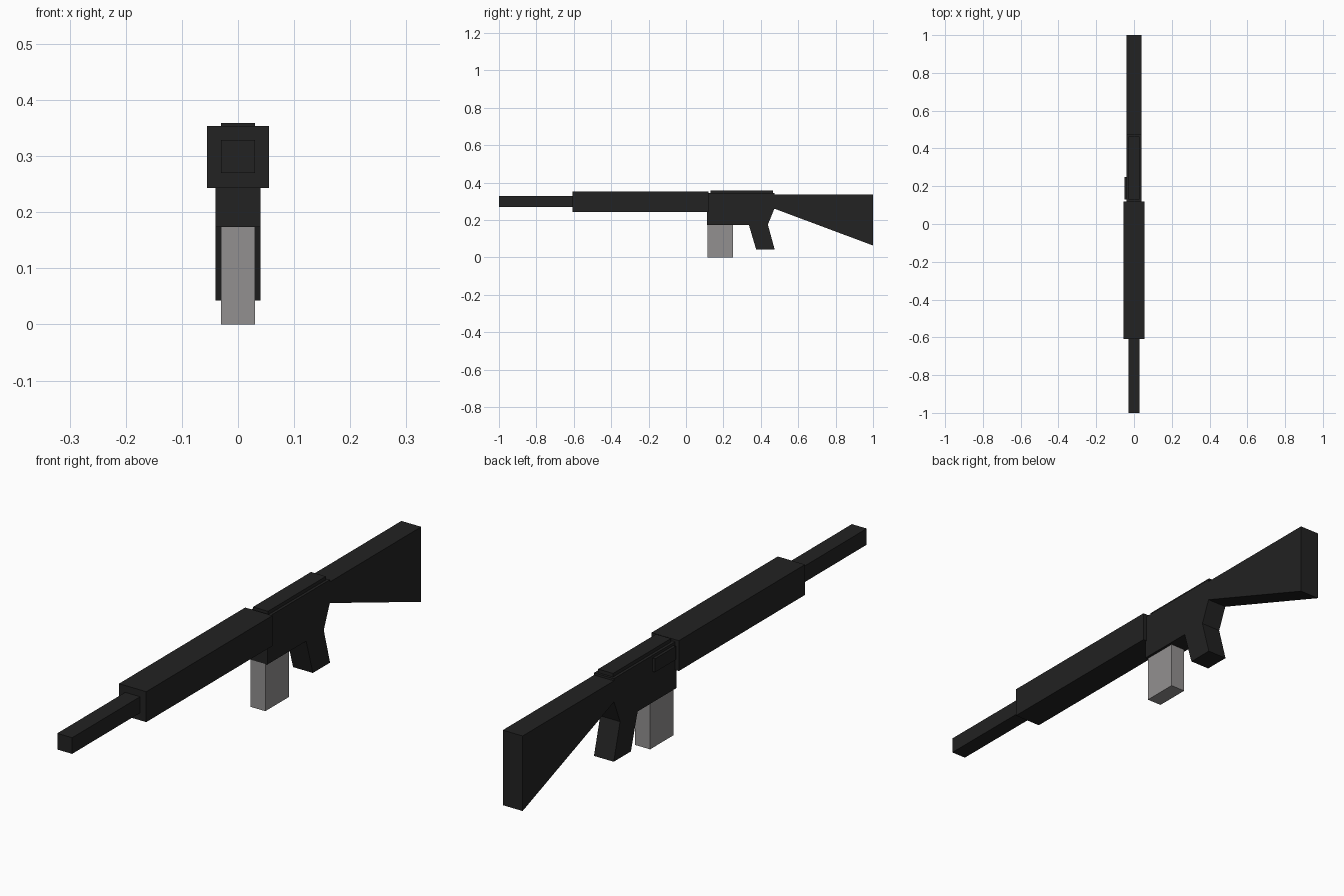
import bpy, bmesh

if "Cube" in bpy.data.objects:
    bpy.data.objects.remove(bpy.data.objects["Cube"])


def material(name, rgb):
    m = bpy.data.materials.new(name)
    m.diffuse_color = (*rgb, 1)
    m.use_nodes = True
    m.node_tree.nodes["Principled BSDF"].inputs["Base Color"].default_value = m.diffuse_color
    return m


black = material("matte black", (0.016, 0.016, 0.016))
grey = material("warm grey", (0.29, 0.28, 0.28))


def extrude_profile(name, profile, x0, x1, mat):
    """Side profile of (y, z) points, extruded across x."""
    bm = bmesh.new()
    face = bm.faces.new([bm.verts.new((x0, y, z)) for y, z in profile])
    out = bmesh.ops.extrude_face_region(bm, geom=[face])
    for v in out["geom"]:
        if isinstance(v, bmesh.types.BMVert):
            v.co.x = x1
    bmesh.ops.recalc_face_normals(bm, faces=bm.faces)
    me = bpy.data.meshes.new(name)
    bm.to_mesh(me)
    bm.free()
    me.materials.append(mat)
    ob = bpy.data.objects.new(name, me)
    bpy.context.collection.objects.link(ob)
    return ob


def box(name, x0, x1, y0, y1, z0, z1, mat):
    return extrude_profile(name, [(y0, z0), (y1, z0), (y1, z1), (y0, z1)], x0, x1, mat)


# Barrel and fore-end
box("barrel", -0.03, 0.03, -1.0, -0.605, 0.27, 0.329, black)
box("handguard", -0.055, 0.055, -0.608, 0.12, 0.243, 0.354, black)

# Receiver body, sloping in behind the grip
extrude_profile("receiver", [(0.112, 0.174), (0.335, 0.174), (0.437, 0.174),
                             (0.473, 0.262), (0.473, 0.346), (0.112, 0.346)],
                -0.04, 0.04, black)
box("top_rib", -0.03, 0.03, 0.13, 0.464, 0.34, 0.359, black)
box("side_plate", -0.05, -0.038, 0.13, 0.25, 0.287, 0.336, black)

# Raked grip
extrude_profile("grip", [(0.335, 0.178), (0.375, 0.043), (0.474, 0.043), (0.437, 0.178)],
                -0.04, 0.04, black)

# Tapered stock
extrude_profile("stock", [(0.47, 0.262), (1.0, 0.064), (1.0, 0.338), (0.47, 0.338)],
                -0.04, 0.04, black)

# Magazine
box("magazine", -0.03, 0.03, 0.115, 0.25, 0.0, 0.174, grey)
